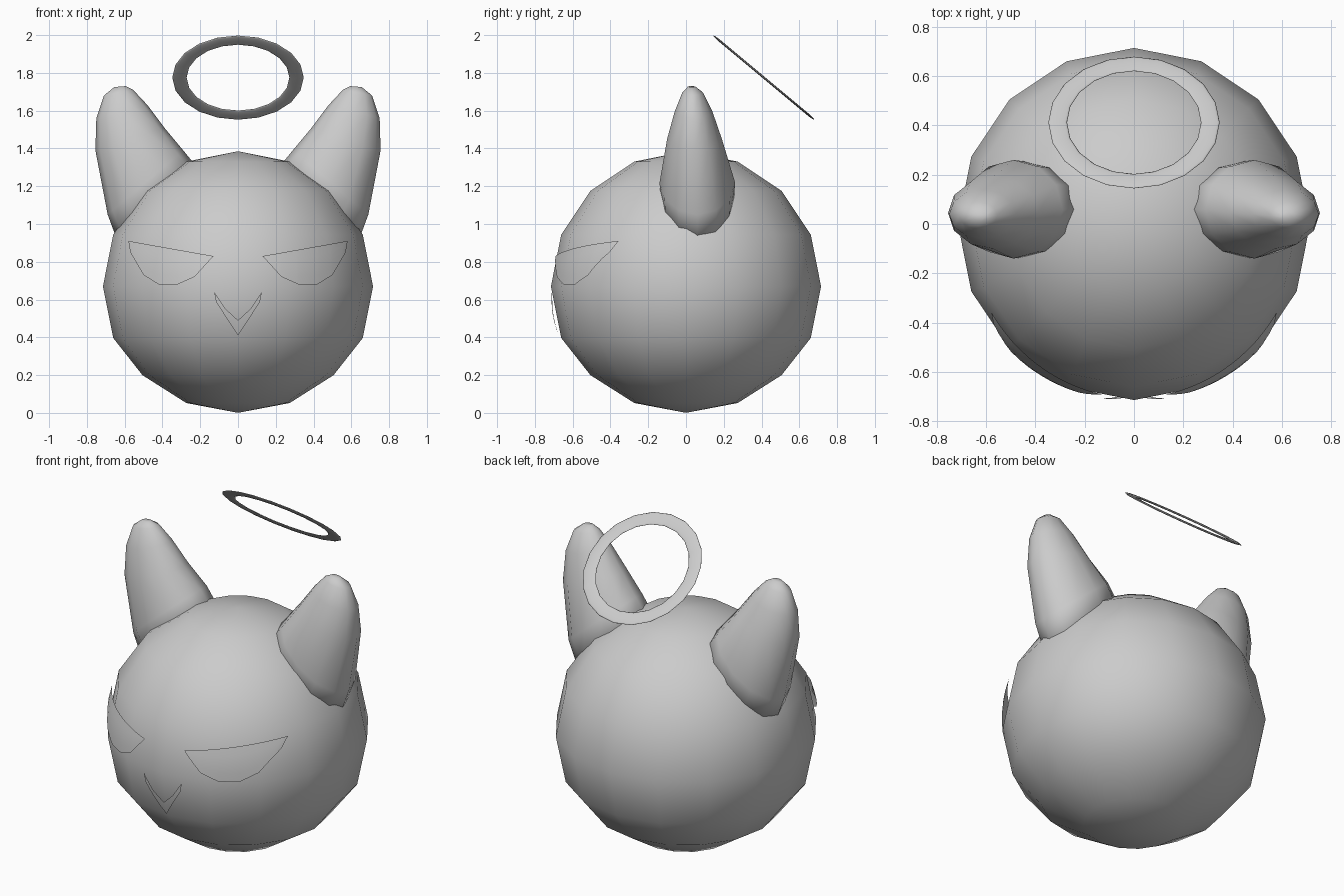
import bpy, bmesh, math
from mathutils import Vector

if "Cube" in bpy.data.objects:
    bpy.data.objects.remove(bpy.data.objects["Cube"])

grey = bpy.data.materials.new("plain grey")
grey.use_nodes = True
grey.diffuse_color = (0.6, 0.6, 0.6, 1)
grey.node_tree.nodes["Principled BSDF"].inputs["Base Color"].default_value = (0.6, 0.6, 0.6, 1)

CENTRE = Vector((0, 0, 0.67))
RADIUS = 0.715
SKIN = 0.722


def finish(name, bm):
    """Turn a bmesh into a smooth shaded grey object."""
    bmesh.ops.recalc_face_normals(bm, faces=bm.faces)
    mesh = bpy.data.meshes.new(name)
    bm.to_mesh(mesh)
    bm.free()
    mesh.materials.append(grey)
    mesh.shade_smooth()
    obj = bpy.data.objects.new(name, mesh)
    bpy.context.collection.objects.link(obj)
    return obj


def on_head(x, z, radius):
    """Point on the front of the head at this x and z."""
    dz = z - CENTRE.z
    return Vector((x, -math.sqrt(radius**2 - x * x - dz * dz), z))


def plate(name, columns):
    """Thin curved patch on the head; columns are (x, low z, high z)."""
    rows = 4
    bm = bmesh.new()
    grid = [[bm.verts.new(on_head(x, lo + (hi - lo) * r / rows, SKIN))
             for r in range(rows + 1)] for x, lo, hi in columns]
    for a, b in zip(grid, grid[1:]):
        for r in range(rows):
            bm.faces.new((a[r], b[r], b[r + 1], a[r + 1]))
    bmesh.ops.remove_doubles(bm, verts=bm.verts, dist=0.0005)
    obj = finish(name, bm)
    if sum(p.normal.y for p in obj.data.polygons) > 0:
        obj.data.flip_normals()
    return obj


def curve_at(points, x):
    """Height of a polyline at x."""
    for (x0, z0), (x1, z1) in zip(points, points[1:]):
        if x <= x1 + 1e-6:
            return z0 + (z1 - z0) * (x - x0) / (x1 - x0)


# Head: coarse ball with a slightly flattened underside
bm = bmesh.new()
bmesh.ops.create_uvsphere(bm, u_segments=16, v_segments=8, radius=RADIUS)
for v in bm.verts:
    if v.co.z < -0.4:
        v.co.z = -0.47 + (v.co.z + 0.505) * 0.95
    v.co += CENTRE
finish("head", bm)

# Ears: lofted tilted rings (outer x, outer z, inner x, inner z, front y, back y)
EAR_RINGS = [
    (0.62, 0.86, 0.20, 1.28, -0.13, 0.25),
    (0.69, 1.05, 0.29, 1.39, -0.14, 0.26),
    (0.755, 1.39, 0.39, 1.51, -0.10, 0.19),
    (0.75, 1.56, 0.48, 1.63, -0.06, 0.14),
    (0.71, 1.68, 0.555, 1.71, -0.02, 0.09),
    (0.655, 1.725, 0.595, 1.73, 0.01, 0.05),
]


def ear(name, side, sides=12):
    bm = bmesh.new()
    loops = []
    for ox, oz, ix, iz, y0, y1 in EAR_RINGS:
        loop = []
        for k in range(sides):
            a = math.tau * k / sides
            t = (1 - math.cos(a)) / 2
            y = (y0 + y1) / 2 + (y1 - y0) / 2 * math.sin(a)
            loop.append(bm.verts.new((side * (ox + (ix - ox) * t), y, oz + (iz - oz) * t)))
        loops.append(loop)
    for a, b in zip(loops, loops[1:]):
        for k in range(sides):
            n = (k + 1) % sides
            bm.faces.new((a[k], a[n], b[n], b[k]))
    bm.faces.new(loops[0])
    bm.faces.new(loops[-1])
    finish(name, bm)


# Eyes: half-moon patches with a slanted straight lid
EYE_LOW = [(0.13, 0.83), (0.23, 0.72), (0.32, 0.68), (0.42, 0.68),
           (0.5, 0.73), (0.57, 0.85), (0.58, 0.91)]
# Mouth: one arm of a V
MOUTH_LOW = [(0, 0.41), (0.115, 0.585), (0.125, 0.635)]
MOUTH_HIGH = [(0, 0.49), (0.065, 0.55), (0.125, 0.64)]

for label, side in (("left", 1), ("right", -1)):
    ear(label + "_ear", side)
    xs = sorted({0.13 + 0.03 * i for i in range(15)} | {p[0] for p in EYE_LOW})
    plate(label + "_eye", [(side * x, curve_at(EYE_LOW, x), 0.83 + (x - 0.13) * 0.178) for x in xs])
    xs = [0, 0.03, 0.065, 0.09, 0.115, 0.125]
    plate(label + "_mouth", [(side * x, curve_at(MOUTH_LOW, x), curve_at(MOUTH_HIGH, x)) for x in xs])

# Halo: flattened ring tipped backwards
bpy.ops.mesh.primitive_torus_add(major_segments=20, minor_segments=8, major_radius=0.31,
                                 minor_radius=0.038, location=(0, 0.412, 1.775),
                                 rotation=(-math.atan2(0.45, 0.54), 0, 0))
halo = bpy.context.object
halo.name = "halo"
halo.scale.z = 0.15
halo.data.materials.append(grey)
halo.data.shade_smooth()
